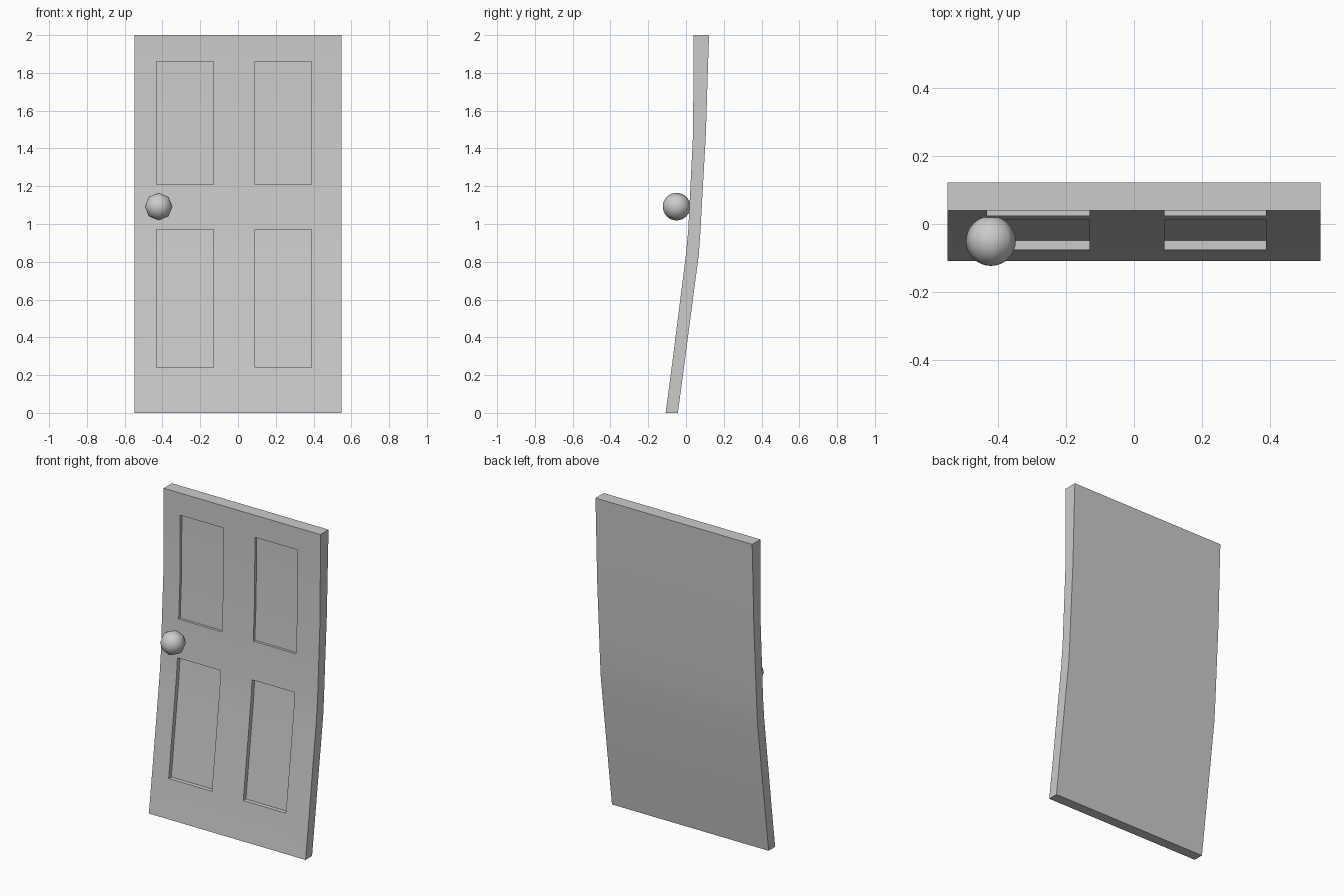
import bpy, bmesh, math
from mathutils import Matrix

if "Cube" in bpy.data.objects:
    bpy.data.objects.remove(bpy.data.objects["Cube"], do_unlink=True)

grey = bpy.data.materials.new("plain_grey")
grey.use_nodes = True
colour = (0.6, 0.6, 0.6, 1)
grey.diffuse_color = colour
grey.node_tree.nodes["Principled BSDF"].inputs["Base Color"].default_value = colour


def finish(bm, name, angle):
    bmesh.ops.recalc_face_normals(bm, faces=bm.faces)
    mesh = bpy.data.meshes.new(name)
    bm.to_mesh(mesh)
    bm.free()
    mesh.materials.append(grey)
    obj = bpy.data.objects.new(name, mesh)
    bpy.context.collection.objects.link(obj)
    bpy.ops.object.select_all(action='DESELECT')
    obj.select_set(True)
    bpy.context.view_layer.objects.active = obj
    bpy.ops.object.shade_smooth_by_angle(angle=math.radians(angle))


# Bent slab: side profile as (z, front y, back y), lofted across the columns
profile = [(0, -0.108, -0.043), (0.24, -0.076, -0.011), (0.84, 0.0, 0.068),
           (0.97, 0.012, 0.077), (1.21, 0.024, 0.09), (1.47, 0.037, 0.105),
           (1.86, 0.04, 0.117), (2, 0.04, 0.122)]
columns = [-0.548, -0.432, -0.13, 0.09, 0.388, 0.548]

bm = bmesh.new()
front = [[bm.verts.new((x, f, z)) for x in columns] for z, f, b in profile]
back = [[bm.verts.new((x, b, z)) for x in columns] for z, f, b in profile]
rows, cols = len(profile) - 1, len(columns) - 1
cells = {}
for r in range(rows):
    for c in range(cols):
        for side in (front, back):
            face = bm.faces.new((side[r][c], side[r][c + 1],
                                 side[r + 1][c + 1], side[r + 1][c]))
            if side is front:
                cells[r, c] = face
    for c in (0, cols):
        bm.faces.new((front[r][c], front[r + 1][c], back[r + 1][c], back[r][c]))
for c in range(cols):
    for r in (0, rows):
        bm.faces.new((front[r][c], front[r][c + 1], back[r][c + 1], back[r][c]))
bmesh.ops.recalc_face_normals(bm, faces=bm.faces)

# Four recessed panels
for c in (1, 3):
    for band, depth in (((1, 2), 0.027), ((4, 5), 0.016)):
        panel = [cells[r, c] for r in band]
        bmesh.ops.inset_region(bm, faces=panel, thickness=0, use_boundary=True)
        inner = list({v for f in panel for v in f.verts})
        bmesh.ops.translate(bm, verts=inner, vec=(0, depth, 0))
finish(bm, "door_slab", 25)

# Round knob with its poles facing front and back
bm = bmesh.new()
bmesh.ops.create_uvsphere(
    bm, u_segments=8, v_segments=16, radius=0.073,
    matrix=Matrix.Translation((-0.42, -0.05, 1.092)) @ Matrix.Rotation(math.pi / 2, 4, 'X'))
finish(bm, "door_knob", 60)
